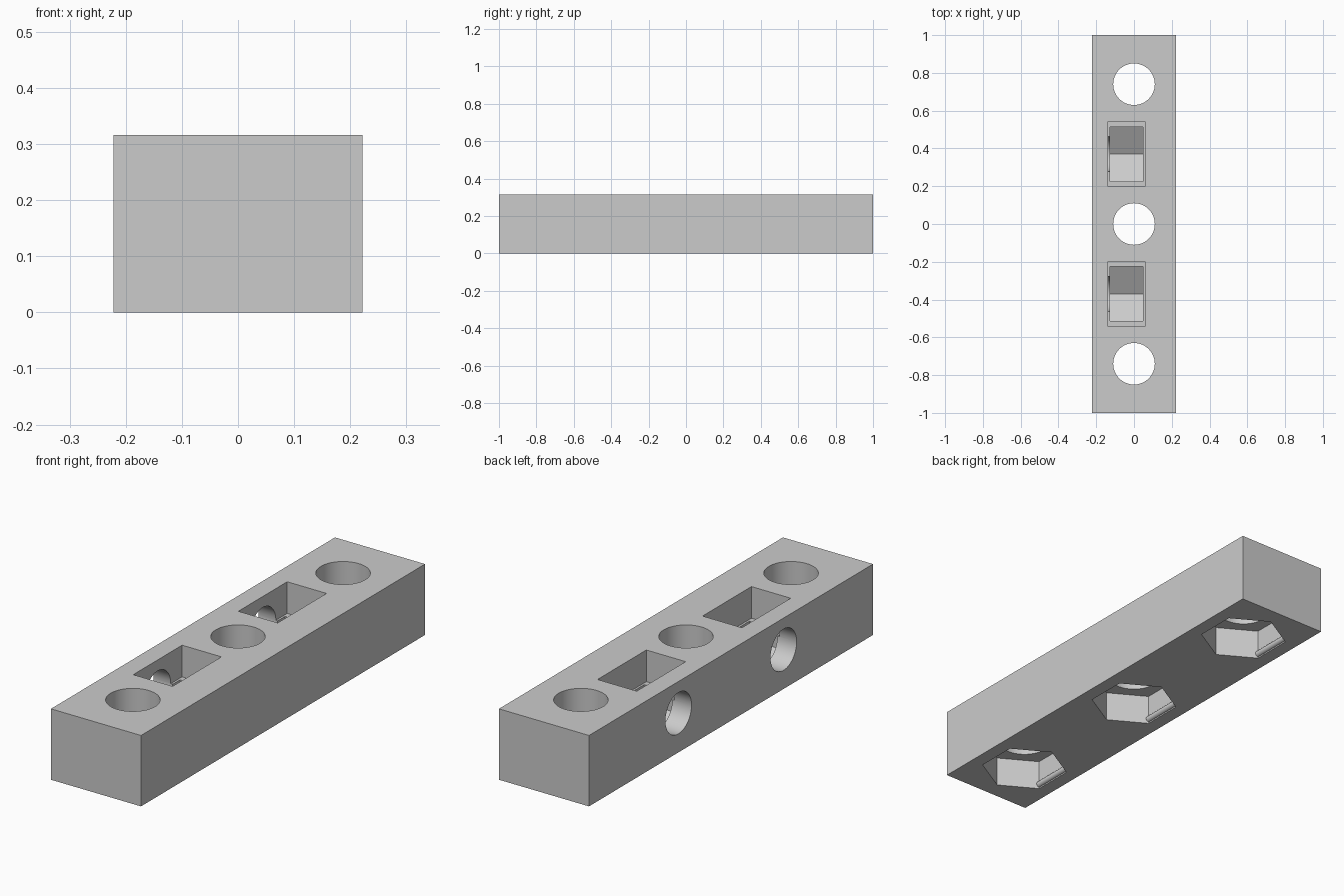
import bpy
import math
from mathutils import Matrix

old = bpy.data.objects.get("Cube")
if old:
    bpy.data.objects.remove(old)

WIDTH, LENGTH, HEIGHT = 0.444, 2.0, 0.316

grey = bpy.data.materials.new("plain_grey")
grey.use_nodes = True
colour = (0.6, 0.6, 0.6, 1.0)
grey.diffuse_color = colour
grey.node_tree.nodes["Principled BSDF"].inputs["Base Color"].default_value = colour


def box(name, x0, x1, y0, y1, z0, z1):
    bpy.ops.mesh.primitive_cube_add(size=1)
    ob = bpy.context.object
    ob.name = name
    size = Matrix.Diagonal((x1 - x0, y1 - y0, z1 - z0, 1))
    centre = Matrix.Translation(((x0 + x1) / 2, (y0 + y1) / 2, (z0 + z1) / 2))
    ob.data.transform(centre @ size)
    ob.data.materials.append(grey)
    return ob


def prism(name, sides, radius, depth, centre, axis="Z", spin=0.0):
    bpy.ops.mesh.primitive_cylinder_add(vertices=sides, radius=radius, depth=depth)
    ob = bpy.context.object
    ob.name = name
    turn = {"Z": Matrix.Identity(4),
            "X": Matrix.Rotation(math.pi / 2, 4, "Y"),
            "Y": Matrix.Rotation(math.pi / 2, 4, "X")}[axis]
    ob.data.transform(Matrix.Translation(centre) @ turn @ Matrix.Rotation(spin, 4, "Z"))
    ob.data.materials.append(grey)
    return ob


def cut(target, cutter):
    mod = target.modifiers.new("cut", "BOOLEAN")
    mod.operation = "DIFFERENCE"
    mod.solver = "EXACT"
    mod.object = cutter
    bpy.context.view_layer.objects.active = target
    bpy.ops.object.modifier_apply(modifier=mod.name)
    bpy.data.objects.remove(cutter)


# Main bar
bar = box("bar", -WIDTH / 2, WIDTH / 2, -LENGTH / 2, LENGTH / 2, 0, HEIGHT)

# Vertical bolt holes with hexagonal pockets underneath
NUT_R, POCKET = 0.185, 0.135
flat = NUT_R * math.cos(math.pi / 6)
for y in (-0.74, 0, 0.74):
    cut(bar, prism("bolt_hole", 64, 0.11, 1, (0, y, 0.3)))
    cut(bar, prism("nut_pocket", 6, NUT_R, 2 * POCKET, (0, y, 0)))

# Side nut slots open at the top, with cross holes from the right side
SLOT_R = 0.166
for y in (-0.37, 0.37):
    z = 0.175
    cut(bar, box("slot", -0.137, 0.057, y - 0.172, y + 0.172, z, 0.5))
    cut(bar, prism("slot_hexagon", 6, SLOT_R, 0.175, (-0.04, y, z), "X", math.pi / 6))
    cut(bar, prism("cross_hole", 64, 0.092, 0.3, (-0.25, y, z), "X"))

bpy.ops.object.select_all(action="DESELECT")
bar.select_set(True)
bpy.context.view_layer.objects.active = bar
bpy.ops.object.shade_smooth_by_angle(angle=math.radians(25))

# Rounded retaining ridges on the flat walls of each pocket
for y in (-0.74, 0, 0.74):
    for side in (-1, 1):
        ridge = prism("retaining_ridge", 24, 0.014, NUT_R, (side * flat, y, 0.02), "Y")
        bpy.ops.object.shade_smooth_by_angle(angle=math.radians(30))
